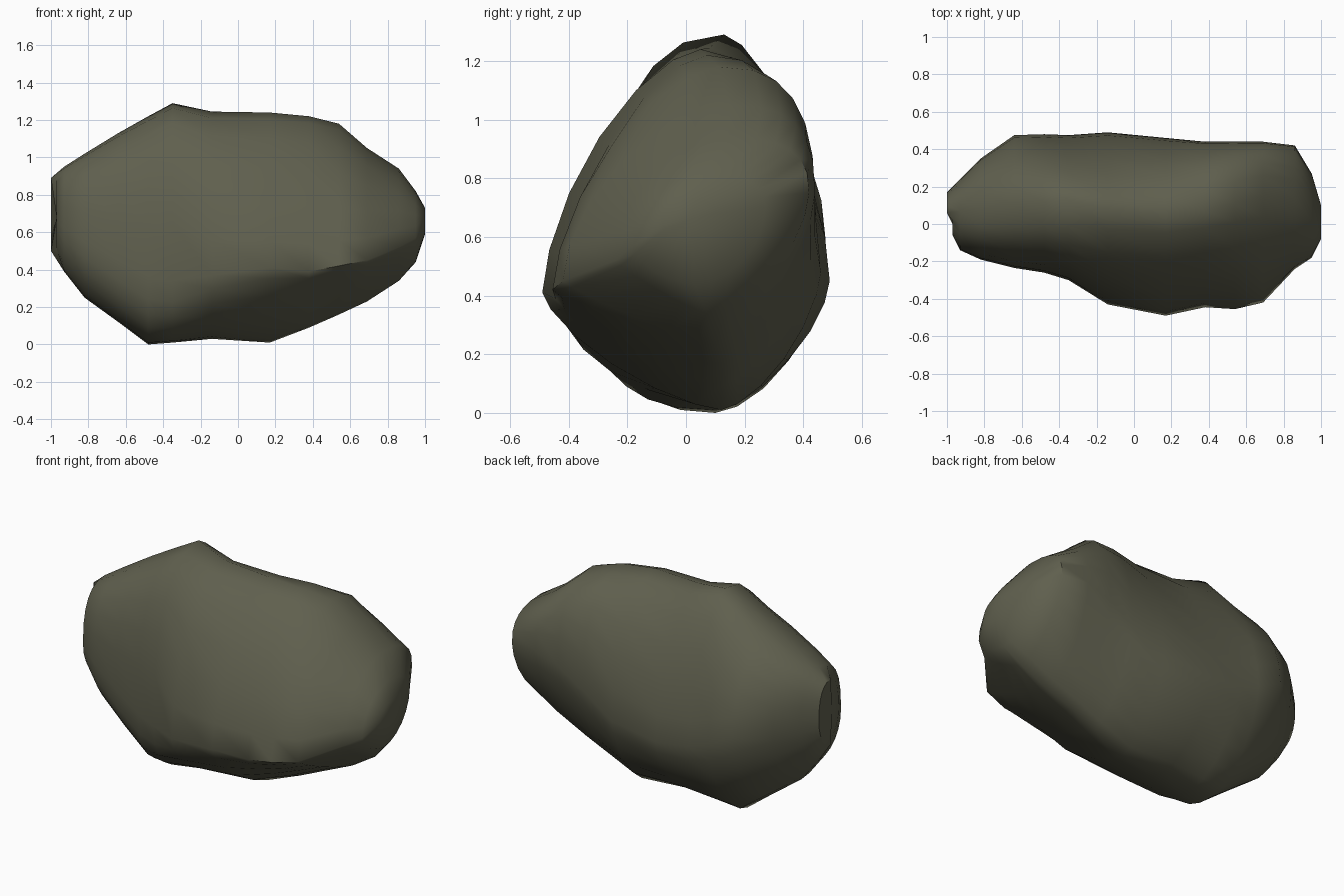
import bpy, bmesh, math
from mathutils import Vector

if "Cube" in bpy.data.objects:
    bpy.data.objects.remove(bpy.data.objects["Cube"])

# Rock stations along x: (x, top y, top z, bottom y, bottom z, front y, front z, back y, back z)
STATIONS = [
    (-1.00, .06, .89, .06, .50, -.06, .66, .17, .68),
    (-0.93, .07, .95, .07, .39, -.14, .62, .24, .69),
    (-0.82, .09, 1.02, .08, .25, -.19, .55, .35, .68),
    (-0.64, .11, 1.13, .09, .12, -.235, .45, .475, .60),
    (-0.48, .12, 1.22, .10, .00, -.26, .36, .48, .52),
    (-0.35, .13, 1.29, .10, .01, -.30, .34, .475, .47),
    (-0.14, .08, 1.245, .10, .03, -.43, .37, .49, .45),
    (0.17, .05, 1.24, .12, .01, -.49, .41, .46, .48),
    (0.38, .07, 1.22, .12, .09, -.445, .39, .44, .60),
    (0.54, .11, 1.18, .12, .16, -.455, .42, .44, .70),
    (0.69, .15, 1.05, .10, .23, -.42, .45, .44, .75),
    (0.86, .14, .94, .07, .34, -.24, .52, .42, .75),
    (0.95, .08, .82, .03, .44, -.18, .57, .27, .70),
    (1.00, .02, .73, .02, .59, -.08, .64, .10, .68),
]
STEPS = 6  # points per quarter of a section

# Corner fullness along x: (x, top back, top front, bottom front, bottom back)
FULLNESS = [
    (-1.0, 2.4, 2.6, 2.0, 2.0),
    (-0.6, 1.8, 2.5, 2.4, 1.7),
    (-0.35, 1.55, 2.4, 2.5, 1.6),
    (-0.14, 1.65, 1.75, 1.75, 1.55),
    (0.17, 1.9, 1.55, 1.4, 1.5),
    (0.5, 2.7, 1.55, 1.2, 1.5),
    (0.85, 2.7, 1.8, 1.1, 1.6),
    (1.0, 2.0, 2.0, 2.0, 2.0),
]


def fullness(x):
    for a, b in zip(FULLNESS, FULLNESS[1:]):
        if x <= b[0]:
            t = (x - a[0]) / (b[0] - a[0])
            return [p + (q - p) * t for p, q in zip(a[1:], b[1:])]


def quarter(side, pole, power):
    """Rounded corner from a side point towards the top or bottom point."""
    pts = []
    for i in range(STEPS):
        a = math.pi / 2 * i / STEPS
        c, s = math.cos(a) ** (2 / power), math.sin(a) ** (2 / power)
        pts.append((pole[0] + (side[0] - pole[0]) * c, side[1] + (pole[1] - side[1]) * s))
    return pts


def section(x, ty, tz, by, bz, fy, fz, ky, kz):
    top, bot, front, back = (ty, tz), (by, bz), (fy, fz), (ky, kz)
    tb, tf, bf, bb = fullness(x)
    ring = quarter(back, top, tb)
    ring += [top] + quarter(front, top, tf)[:0:-1]
    ring += quarter(front, bot, bf)
    ring += [bot] + quarter(back, bot, bb)[:0:-1]
    return [Vector((x, y, z)) for y, z in ring]


bm = bmesh.new()
rings = []
for st in STATIONS:
    ring = []
    for p in section(*st):
        # the left end is set back towards the front
        if p.x < -0.99 and p.y < 0.03:
            p.x += 0.03
        ring.append(bm.verts.new(p))
    rings.append(ring)

# Skin between sections
n = len(rings[0])
for a, b in zip(rings, rings[1:]):
    for i in range(n):
        bm.faces.new((a[i], a[(i + 1) % n], b[(i + 1) % n], b[i]))

# End caps
for ring, tip in ((rings[0], (-0.97, 0.0, .68)), (rings[-1], (1.0, .01, .66))):
    v = bm.verts.new(tip)
    for i in range(n):
        bm.faces.new((ring[i], ring[(i + 1) % n], v))

bmesh.ops.recalc_face_normals(bm, faces=bm.faces)
mesh = bpy.data.meshes.new("rock")
bm.to_mesh(mesh)
bm.free()

stone = bpy.data.materials.new("olive grey stone")
stone.diffuse_color = (0.115, 0.115, 0.076, 1)
stone.use_nodes = True
stone.node_tree.nodes["Principled BSDF"].inputs["Base Color"].default_value = stone.diffuse_color
mesh.materials.append(stone)
rock = bpy.data.objects.new("rock", mesh)
bpy.context.collection.objects.link(rock)
bpy.context.view_layer.objects.active = rock
rock.select_set(True)
bpy.ops.object.shade_smooth_by_angle(angle=math.radians(50))
